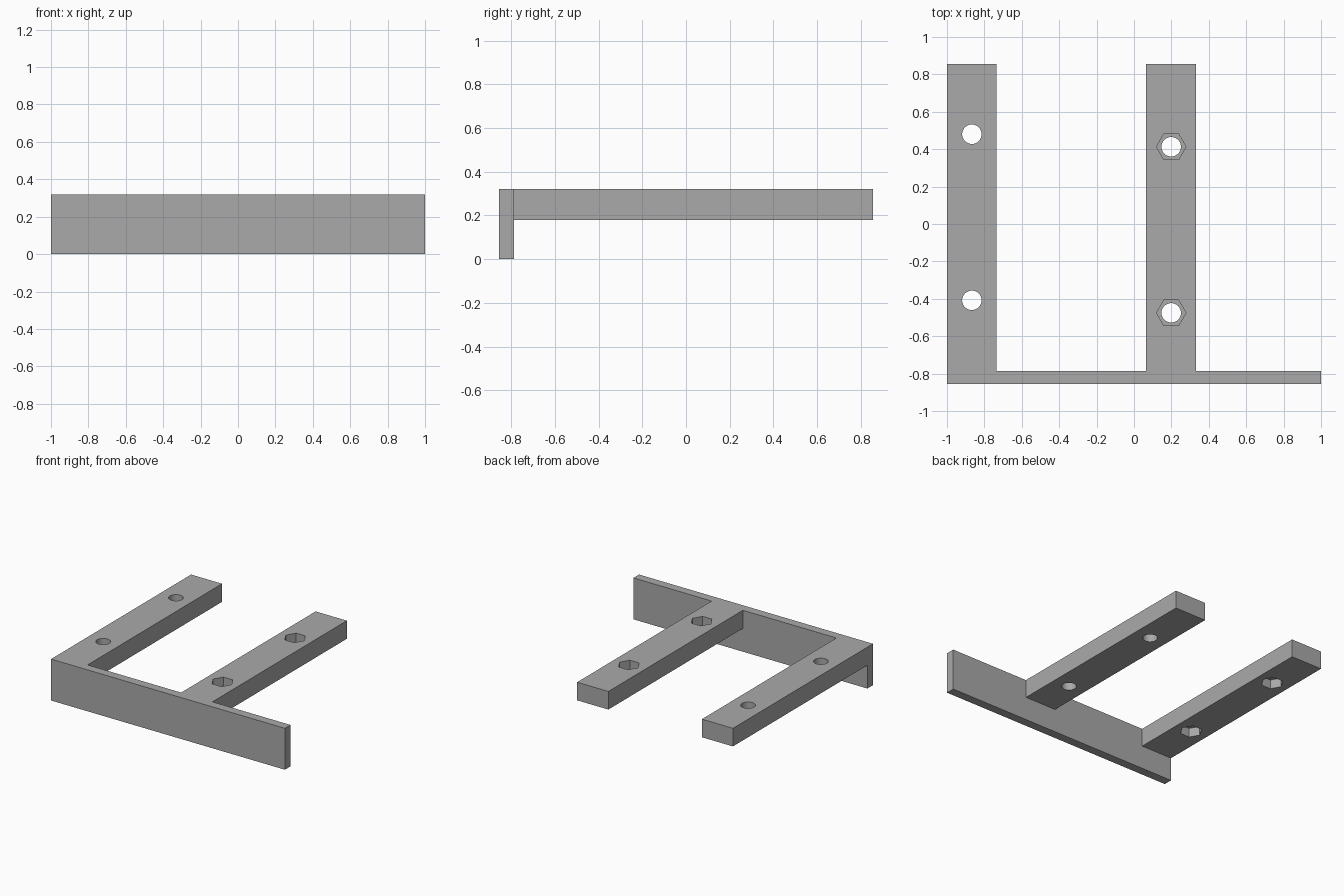
import bpy, bmesh, math

cube = bpy.data.objects.get("Cube")
if cube:
    bpy.data.objects.remove(cube, do_unlink=True)

TOP, ARM_BOTTOM, BACK = 0.32, 0.18, 0.855

grey = bpy.data.materials.new("plain grey")
grey.use_nodes = True
colour = (0.40, 0.40, 0.40, 1)
grey.diffuse_color = colour
grey.node_tree.nodes["Principled BSDF"].inputs["Base Color"].default_value = colour


def finish(name, bm):
    mesh = bpy.data.meshes.new(name)
    bm.to_mesh(mesh)
    bm.free()
    obj = bpy.data.objects.new(name, mesh)
    mesh.materials.append(grey)
    bpy.context.collection.objects.link(obj)
    return obj


def box(name, low, high):
    bm = bmesh.new()
    bmesh.ops.create_cube(bm, size=1)
    for v in bm.verts:
        v.co = [high[i] if v.co[i] > 0 else low[i] for i in range(3)]
    return finish(name, bm)


def prism(name, sides, radius, x, y, z0, z1):
    bm = bmesh.new()
    ring = [bm.verts.new((x + radius * math.cos(math.tau * i / sides),
                          y + radius * math.sin(math.tau * i / sides), z0))
            for i in range(sides)]
    base = bm.faces.new(ring)
    top = bmesh.ops.extrude_face_region(bm, geom=[base])["geom"]
    for v in top:
        if isinstance(v, bmesh.types.BMVert):
            v.co.z = z1
    bmesh.ops.recalc_face_normals(bm, faces=bm.faces)
    return finish(name, bm)


def combine(target, tool, operation):
    mod = target.modifiers.new(tool.name, 'BOOLEAN')
    mod.operation, mod.solver, mod.object = operation, 'EXACT', tool
    bpy.context.view_layer.objects.active = target
    bpy.ops.object.modifier_apply(modifier=mod.name)
    bpy.data.objects.remove(tool, do_unlink=True)


# Upright plate along the front, with two arms reaching back
bracket = box("bracket", (-1, -BACK, 0), (1, -0.787, TOP))
for name, x0, x1 in (("right_arm", -1, -0.735), ("left_arm", 0.065, 0.332)):
    combine(bracket, box(name, (x0, -0.82, ARM_BOTTOM), (x1, BACK, TOP)), 'UNION')

# Bolt holes with nut pockets: under the right arm, on top of the left arm
POCKET = 0.07
for x, ys, z0, z1 in ((-0.867, (0.48, -0.408), 0.1, ARM_BOTTOM + POCKET),
                      (0.199, (0.413, -0.475), TOP - POCKET, 0.4)):
    for y in ys:
        combine(bracket, prism("bolt_hole", 32, 0.052, x, y, 0.1, 0.4), 'DIFFERENCE')
        combine(bracket, prism("nut_pocket", 6, 0.079, x, y, z0, z1), 'DIFFERENCE')

# Smooth only the round bores
bpy.ops.object.select_all(action='DESELECT')
bracket.select_set(True)
bpy.context.view_layer.objects.active = bracket
bpy.ops.object.shade_smooth_by_angle(angle=math.radians(30))
